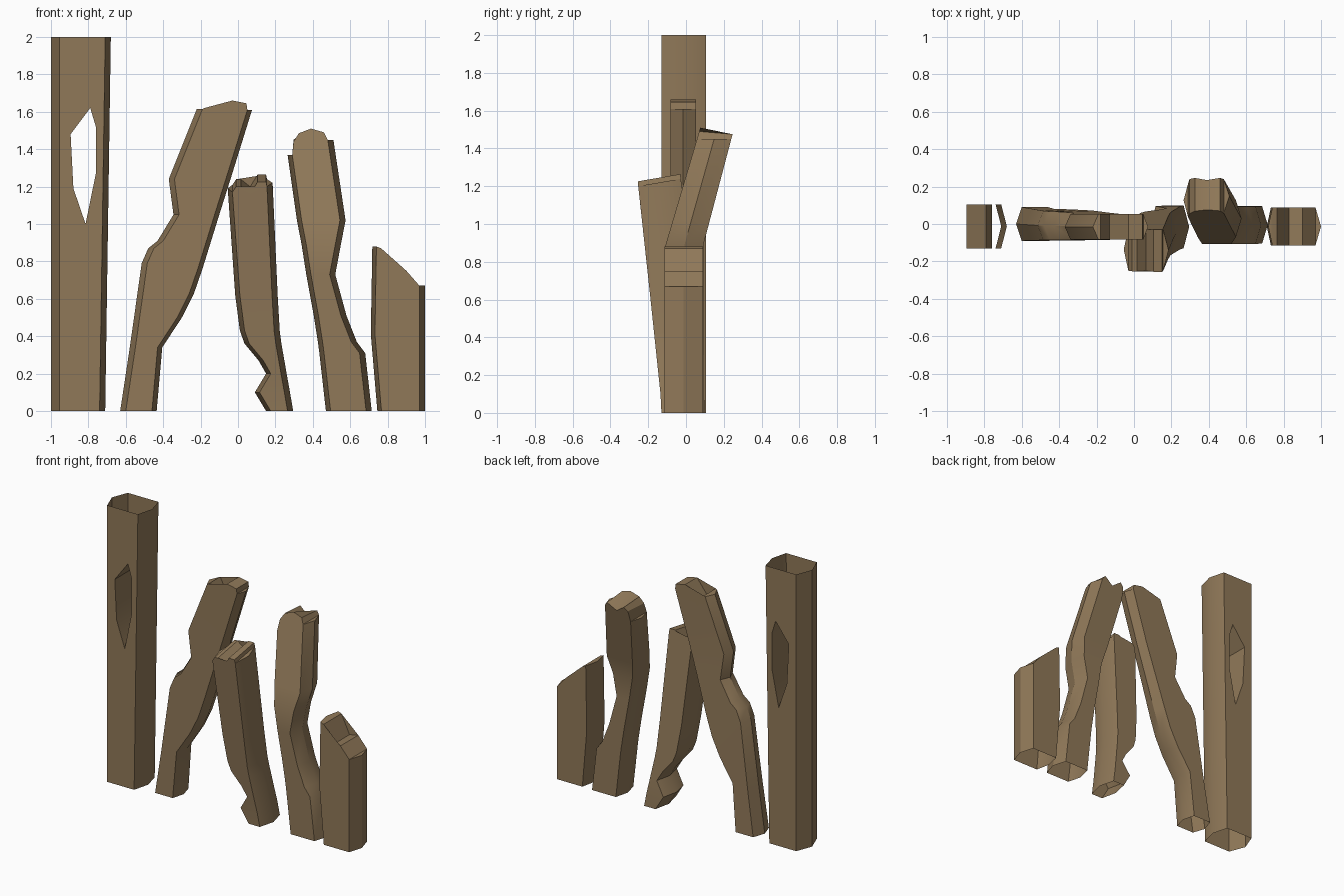
import bpy, bmesh, math

if "Cube" in bpy.data.objects:
    bpy.data.objects.remove(bpy.data.objects["Cube"])

wood = bpy.data.materials.new("weathered brown wood")
wood.diffuse_color = (0.28, 0.19, 0.099, 1)
wood.use_nodes = True
wood.node_tree.nodes["Principled BSDF"].inputs["Base Color"].default_value = wood.diffuse_color


def finish(bm, name):
    bmesh.ops.recalc_face_normals(bm, faces=bm.faces)
    mesh = bpy.data.meshes.new(name)
    bm.to_mesh(mesh)
    bm.free()
    mesh.materials.append(wood)
    ob = bpy.data.objects.new(name, mesh)
    bpy.context.collection.objects.link(ob)
    bpy.context.view_layer.objects.active = ob
    ob.select_set(True)
    bpy.ops.object.shade_smooth_by_angle(angle=math.radians(32))
    ob.select_set(False)
    return ob


def lerp_path(path, z):
    """Centre y and half depth at height z, from (z, y, half) points."""
    for (z0, y0, h0), (z1, y1, h1) in zip(path, path[1:]):
        if z <= z1 or (z1, y1, h1) == path[-1]:
            t = max(0, (z - z0) / (z1 - z0))
            return y0 + (y1 - y0) * t, h0 + (h1 - h0) * t


def broken_plank(name, rows, crest, path, inset=(0.035, 0.03), tilt=0.0, back_z=None):
    """Hexagonal plank: rows of (left x, left z, right x, right z), jagged crest on top."""
    bm = bmesh.new()

    def point(x, z, side, slope=0.0):
        y, h = lerp_path(path, z)
        return bm.verts.new((x, y + side * h, z + slope * side * h))

    rings = []
    for i, (xl, zl, xr, zr) in enumerate(rows):
        s = tilt if i == len(rows) - 1 else 0
        a, b = inset
        rings.append([point(xl, zl, 0), point(xl + a, zl, -1, s), point(xr - b, zr, -1, s),
                      point(xr, zr, 0), point(xr - b, zr, 1, s), point(xl + a, zl, 1, s)])
    # side walls
    for r0, r1 in zip(rings, rings[1:]):
        for j in range(6):
            k = (j + 1) % 6
            bm.faces.new((r0[j], r0[k], r1[k], r1[j]))
    # broken top
    top = rings[-1]
    front = [top[1]] + [point(x, z, -1, tilt) for x, z in crest] + [top[2]]
    if back_z:
        mid = [point(x, z, 1) for (x, _), z in zip(crest, back_z)]
    else:
        mid = [point(x, z, 1, tilt) for x, z in crest]
    back = [top[5]] + mid + [top[4]]
    bm.faces.new(front)
    bm.faces.new(back)
    for i in range(len(front) - 1):
        bm.faces.new((front[i], front[i + 1], back[i + 1], back[i]))
    bm.faces.new((top[0], front[0], back[0]))
    bm.faces.new((top[3], front[-1], back[-1]))
    return finish(bm, name)


def tall_post():
    """Open hexagonal post with a hole split right through it."""
    bm = bmesh.new()
    y0, y1, ym = -0.13, 0.105, -0.012
    rings = []
    for z, xr in ((0, -0.71), (2, -0.68)):
        rings.append([bm.verts.new(p) for p in (
            (-1, ym, z), (-0.955, y0, z), (xr - 0.03, y0, z),
            (xr, ym, z), (xr - 0.03, y1, z), (-0.955, y1, z))])
    r0, r1 = rings
    for j in (0, 2, 3, 5):
        k = (j + 1) % 6
        bm.faces.new((r0[j], r0[k], r1[k], r1[j]))
    hole = [(-0.815, 1.0), (-0.88, 1.19), (-0.895, 1.48),
            (-0.79, 1.62), (-0.76, 1.52), (-0.76, 1.27)]
    loops = []
    for y, l, r in ((y0, 1, 2), (y1, 5, 4)):
        h = [bm.verts.new((x, y, z)) for x, z in hole]
        bm.faces.new((r0[l], r0[r], h[0]))
        bm.faces.new((r1[r], r1[l], h[3]))
        bm.faces.new((r0[l], h[0], h[1], h[2], h[3], r1[l]))
        bm.faces.new((r0[r], r1[r], h[3], h[4], h[5], h[0]))
        loops.append(h)
    for i in range(6):
        k = (i + 1) % 6
        bm.faces.new((loops[0][i], loops[0][k], loops[1][k], loops[1][i]))
    return finish(bm, "tall_split_post")


tall_post()

# long plank leaning to the right
broken_plank("leaning_plank", [
    (-0.63, 0, -0.435, 0), (-0.58, 0.33, -0.405, 0.34), (-0.515, 0.79, -0.30, 0.50),
    (-0.48, 0.87, -0.235, 0.63), (-0.43, 0.91, -0.19, 0.76), (-0.345, 1.05, -0.10, 1.05),
    (-0.37, 1.24, -0.04, 1.24), (-0.22, 1.615, 0.075, 1.61)],
    [(-0.18, 1.62), (-0.13, 1.53), (-0.03, 1.66), (0.045, 1.645)],
    [(0, 0, 0.09), (0.8, -0.008, 0.078), (1.2, -0.015, 0.068), (1.7, -0.015, 0.068)],
    inset=(0.03, 0.025))

# narrow plank leaning forward
broken_plank("forward_plank", [
    (0.15, 0, 0.295, 0), (0.09, 0.10, 0.278, 0.10), (0.15, 0.20, 0.26, 0.20),
    (0.11, 0.27, 0.248, 0.27), (0.035, 0.36, 0.232, 0.36), (0.01, 0.43, 0.223, 0.43),
    (-0.015, 0.62, 0.212, 0.62), (-0.055, 1.19, 0.185, 1.22)],
    [(-0.01, 1.22), (0.015, 1.22), (0.065, 1.18), (0.105, 1.245), (0.15, 1.245)],
    [(0, -0.015, 0.115), (0.1, -0.02, 0.115), (1.24, -0.142, 0.113)],
    inset=(0.025, 0.03), tilt=0.17)

# crooked plank bending backward
broken_plank("backward_plank", [
    (0.47, 0, 0.715, 0), (0.435, 0.31, 0.68, 0.31), (0.427, 0.37, 0.635, 0.37),
    (0.405, 0.51, 0.58, 0.51), (0.365, 0.73, 0.52, 0.73), (0.34, 0.89, 0.55, 0.89),
    (0.315, 1.02, 0.575, 1.02), (0.265, 1.37, 0.51, 1.45)],
    [(0.297, 1.44), (0.325, 1.485), (0.39, 1.51), (0.46, 1.49)],
    [(0, -0.005, 0.1), (0.89, -0.008, 0.1), (1.5, 0.163, 0.09)],
    inset=(0.025, 0.03), back_z=(1.45, 1.475, 1.43, 1.475))

# short stump at the right end
broken_plank("short_stump", [
    (0.745, 0, 1.0, 0), (0.71, 0.41, 1.0, 0.41), (0.718, 0.88, 1.0, 0.67)],
    [(0.765, 0.87), (0.83, 0.735), (0.90, 0.75)],
    [(0, -0.013, 0.102), (1, -0.013, 0.102)],
    inset=(0.022, 0.03))
